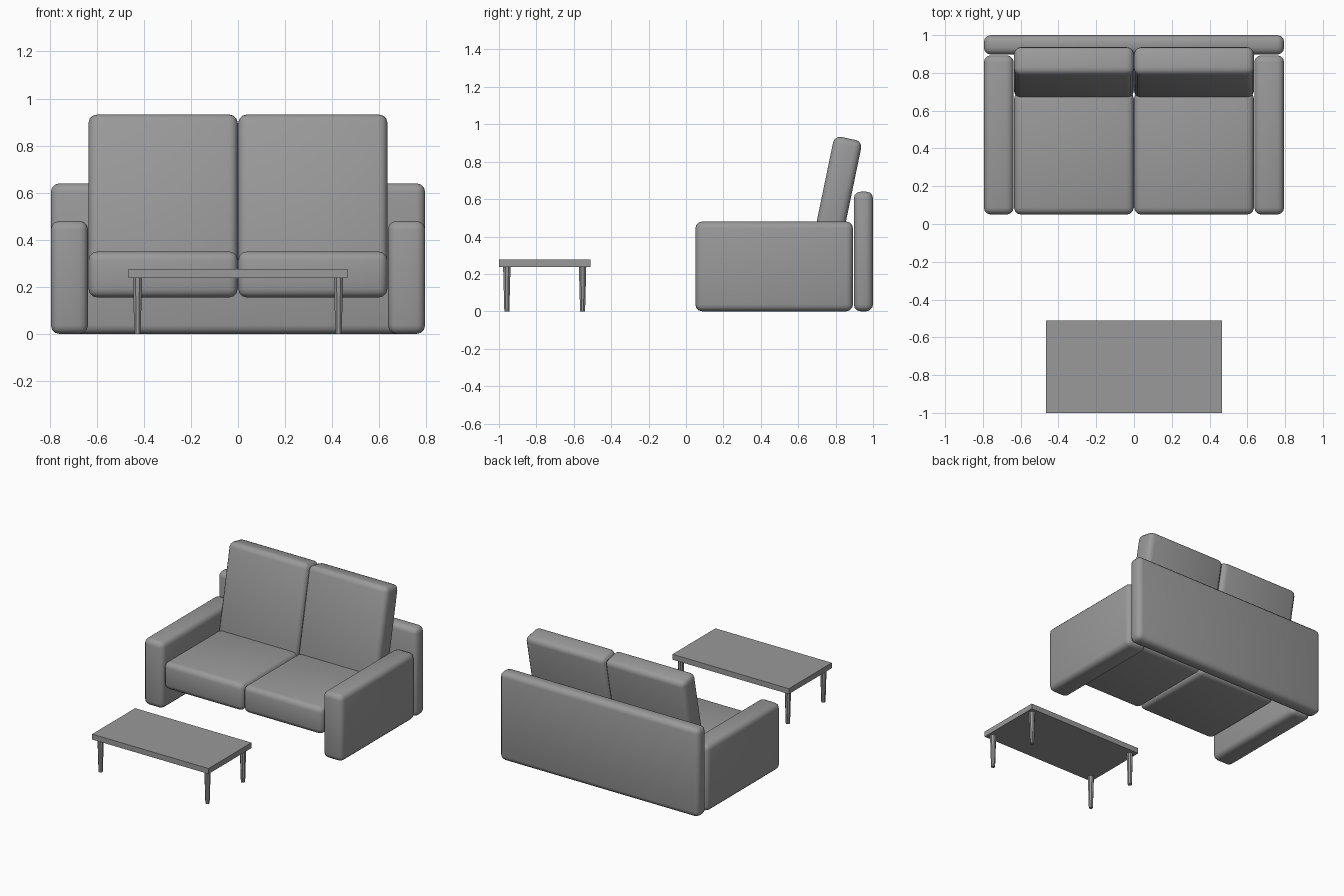
import bpy
import math

if "Cube" in bpy.data.objects:
    bpy.data.objects.remove(bpy.data.objects["Cube"])

grey = bpy.data.materials.new("neutral grey")
grey.diffuse_color = (0.32, 0.32, 0.32, 1.0)
grey.use_nodes = True
grey.node_tree.nodes["Principled BSDF"].inputs["Base Color"].default_value = grey.diffuse_color


def finish(ob, name):
    ob.name = name
    ob.data.name = name
    ob.data.materials.append(grey)
    return ob


def box(name, lo, hi, radius=0.0, tilt=0.0):
    """Box between two corners, with optional rounded edges and tilt about x."""
    centre = [(a + b) / 2 for a, b in zip(lo, hi)]
    bpy.ops.mesh.primitive_cube_add(size=1, location=centre)
    ob = bpy.context.object
    ob.scale = [b - a for a, b in zip(lo, hi)]
    bpy.ops.object.transform_apply(location=False, rotation=False, scale=True)
    finish(ob, name)
    ob.rotation_euler.x = tilt
    if radius:
        mod = ob.modifiers.new("rounded edges", 'BEVEL')
        mod.width = radius
        mod.segments = 3
        bpy.ops.object.modifier_apply(modifier=mod.name)
        bpy.ops.object.shade_smooth_by_angle(angle=math.radians(40))
    return ob


R = 0.037

# Sofa: back panel
box("sofa_back_panel", (-0.795, 0.897, 0.0), (0.795, 1.0, 0.64), R)

for side, s in (("left", -1), ("right", 1)):
    # Arms
    x0, x1 = sorted((s * 0.637, s * 0.795))
    box(f"{side}_arm", (x0, 0.05, 0.0), (x1, 0.893, 0.48), R)

    # Seat cushions
    x0, x1 = sorted((s * 0.001, s * 0.635))
    box(f"{side}_seat_cushion", (x0, 0.05, 0.155), (x1, 0.70, 0.35), R)

    # Leaning back cushions
    cy, cz, depth, height = 0.802, 0.601, 0.153, 0.66
    box(f"{side}_back_cushion",
        (x0, cy - depth / 2, cz - height / 2),
        (x1, cy + depth / 2, cz + height / 2), R, math.radians(-11.7))

# Coffee table top
box("table_top", (-0.465, -1.0, 0.237), (0.465, -0.51, 0.276))

# Tapered table legs
for sx, side in ((-1, "left"), (1, "right")):
    for y, end in ((-0.958, "front"), (-0.553, "rear")):
        bpy.ops.mesh.primitive_cone_add(
            vertices=8, radius1=0.0145, radius2=0.0215, depth=0.24,
            location=(sx * 0.427, y, 0.12),
            rotation=(0, 0, math.radians(22.5)))
        finish(bpy.context.object, f"table_leg_{end}_{side}")
